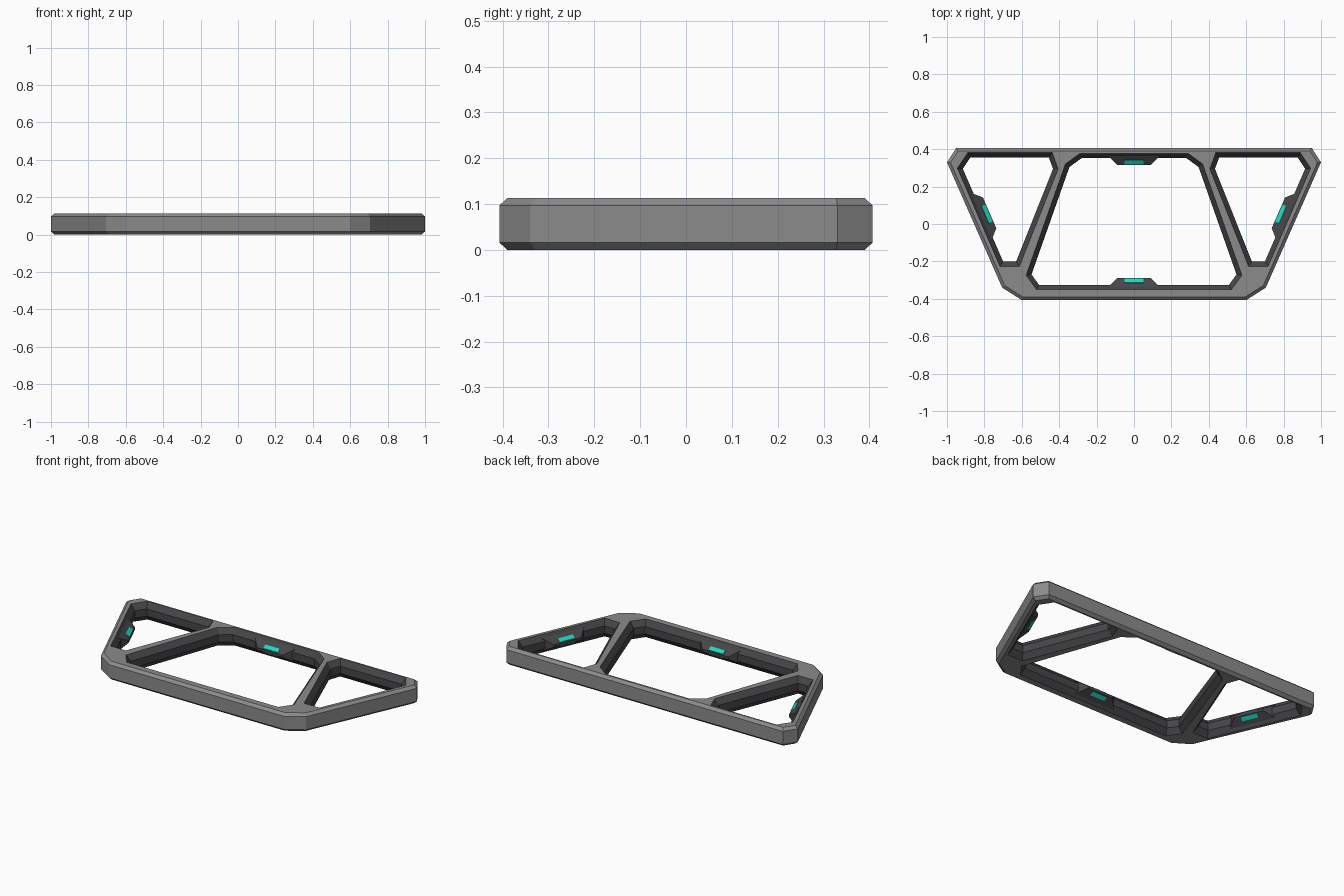
import bpy, bmesh, math
from mathutils import Vector, Matrix

if "Cube" in bpy.data.objects:
    bpy.data.objects.remove(bpy.data.objects["Cube"])

H = 0.113  # total height


def material(name, rgb):
    m = bpy.data.materials.new(name)
    m.diffuse_color = (*rgb, 1)
    m.use_nodes = True
    m.node_tree.nodes["Principled BSDF"].inputs["Base Color"].default_value = m.diffuse_color
    return m


grey = material("mid grey", (0.26, 0.26, 0.265))
dark = material("dark grey", (0.062, 0.062, 0.068))
teal = material("teal", (0.01, 0.70, 0.53))


def finish(bm, name, mats):
    bmesh.ops.recalc_face_normals(bm, faces=bm.faces[:])
    me = bpy.data.meshes.new(name)
    bm.to_mesh(me)
    bm.free()
    for m in mats:
        me.materials.append(m)
    ob = bpy.data.objects.new(name, me)
    bpy.context.collection.objects.link(ob)
    return ob


def mirrored(half):
    """Close a right-half outline across x = 0."""
    return half + [(-x, y) for x, y in reversed(half)]


def offset(pts, d):
    """Mitred outline offset: positive grows the polygon."""
    p = [Vector(q) for q in pts]
    n = len(p)
    area = sum(p[i].x * p[(i + 1) % n].y - p[(i + 1) % n].x * p[i].y for i in range(n))
    s = 1 if area > 0 else -1
    out = []
    for i in range(n):
        a = (p[i] - p[i - 1]).normalized()
        b = (p[(i + 1) % n] - p[i]).normalized()
        na, nb = Vector((a.y, -a.x)) * s, Vector((b.y, -b.x)) * s
        out.append(p[i] + (na + nb) * d / (1 + na.dot(nb)))
    return out


# Frame outlines: outer edge, middle opening, side openings
outer = mirrored([(0.95, 0.407), (1.0, 0.33), (0.705, -0.34), (0.6, -0.407)])
middle = mirrored([(0.28, 0.352), (0.345, 0.305), (0.548, -0.27), (0.508, -0.325)])
side = [(0.875, 0.355), (0.455, 0.355), (0.433, 0.295), (0.63, -0.2), (0.70, -0.2), (0.915, 0.295)]
other_side = [(-x, y) for x, y in side]

bm = bmesh.new()
caps = {0: [], 3: []}


def wall(outline, d, chamfer, mat):
    """Chamfered wall around one outline; keeps rim edges for the caps."""
    levels = [(d, 0), (0, chamfer), (0, H - chamfer), (d, H)]
    rings = [[bm.verts.new((q.x, q.y, z)) for q in offset(outline, o)] for o, z in levels]
    n = len(outline)
    for lo, hi in zip(rings, rings[1:]):
        for i in range(n):
            j = (i + 1) % n
            bm.faces.new((lo[i], lo[j], hi[j], hi[i])).material_index = mat
    for k in caps:
        r = rings[k]
        caps[k] += [bm.edges.get((r[i], r[(i + 1) % n])) for i in range(n)]


wall(outer, -0.017, 0.016, 0)
for hole in (middle, side, other_side):
    wall(hole, 0.026, 0.034, 1)
for edges in caps.values():
    bmesh.ops.triangle_fill(bm, edges=edges, use_beauty=True)
bmesh.ops.dissolve_limit(bm, angle_limit=0.01, verts=bm.verts[:], edges=bm.edges[:], delimit={'MATERIAL'})
finish(bm, "frame", [grey, dark])

# Lamp housings: tapered blocks on the inner walls, sloping above and below
D0, D1, Z0, Z1 = -0.012, 0.037, 0.040, 0.008  # depth and half-height, wall to tip


def housing(name, x, y, angle):
    place = Matrix.Translation((x, y, H / 2)) @ Matrix.Rotation(angle, 4, 'Z')
    bm = bmesh.new()
    for d, half, z in ((D0, 0.138, Z0), (D1, 0.09, Z1)):
        for sy, sz in ((-1, -1), (1, -1), (1, 1), (-1, 1)):
            bm.verts.new((d, sy * half, sz * z))
    bmesh.ops.convex_hull(bm, input=bm.verts[:])
    bmesh.ops.dissolve_limit(bm, angle_limit=0.01, verts=bm.verts[:], edges=bm.edges[:])
    finish(bm, name + "_lamp_housing", [dark]).matrix_world = place

    # Teal light plates on both sloping faces
    slope = math.atan2(Z0 - Z1, D1 - D0)
    t = 0.5 + 0.18
    for label, s in (("upper", 1), ("lower", -1)):
        pos = Matrix.Translation((D0 + t * (D1 - D0), 0, s * (Z0 + t * (Z1 - Z0))))
        bm = bmesh.new()
        bmesh.ops.create_cube(bm, size=1, matrix=Matrix.Diagonal((0.026, 0.1, 0.005, 1)))
        ob = finish(bm, f"{name}_{label}_light", [teal])
        ob.matrix_world = place @ pos @ Matrix.Rotation(s * slope, 4, 'Y')


tilt = math.atan2(0.215, 0.495)
housing("back", 0, 0.352, -math.pi / 2)
housing("front", 0, -0.325, math.pi / 2)
housing("left", -0.806, 0.045, tilt)
housing("right", 0.806, 0.045, math.pi - tilt)
